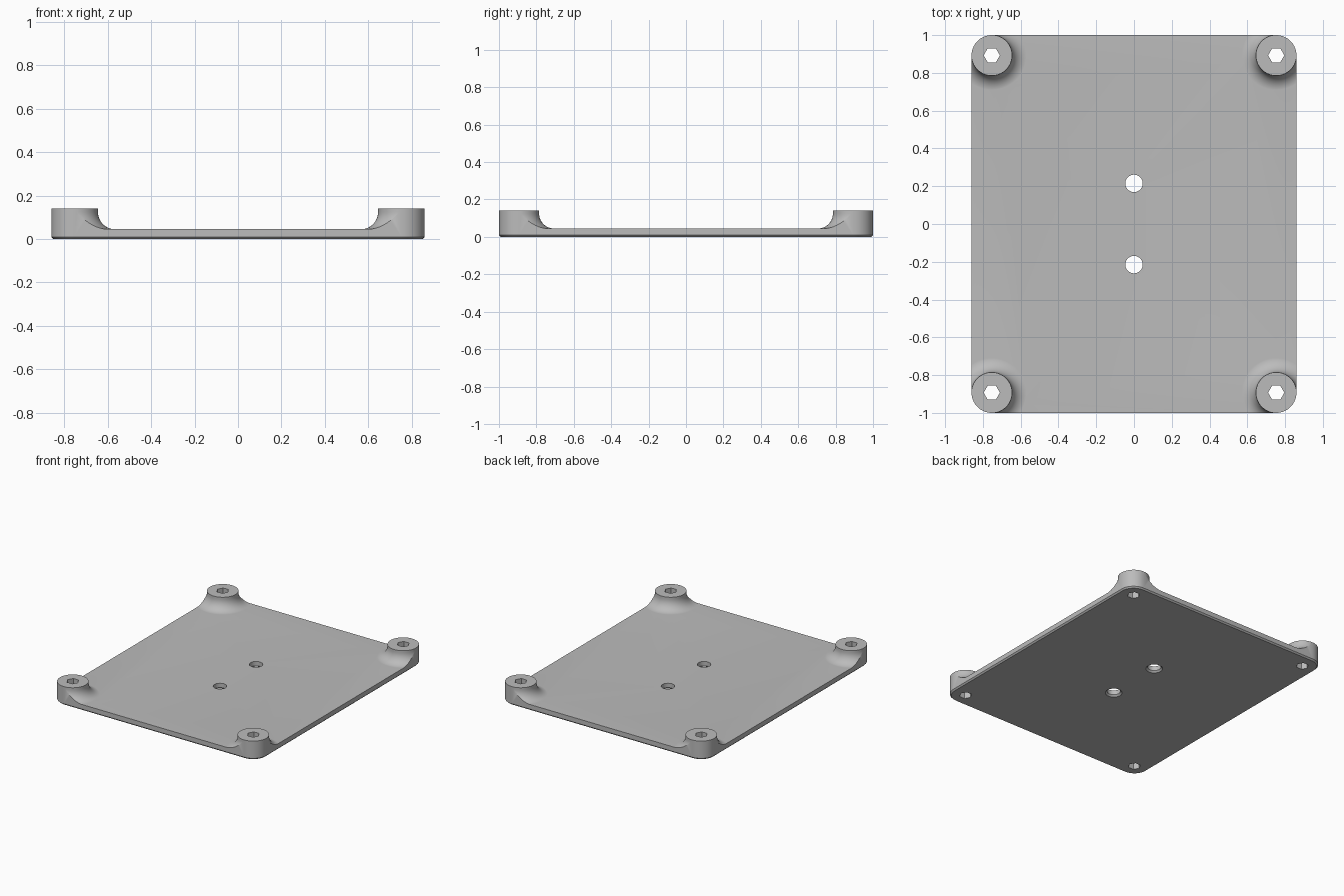
import bpy
import bmesh
from math import sin, cos, pi, radians

HALF_X, HALF_Y = 0.86, 1.0
CORNER, TOP, DECK, FILLET, CHAMFER = 0.107, 0.14, 0.045, 0.08, 0.01
BOSS_X, BOSS_Y = HALF_X - CORNER, HALF_Y - CORNER

if "Cube" in bpy.data.objects:
    bpy.data.objects.remove(bpy.data.objects["Cube"], do_unlink=True)

grey = bpy.data.materials.new("plain grey")
grey.use_nodes = True
GREY = (0.5, 0.5, 0.5, 1)
grey.diffuse_color = GREY
grey.node_tree.nodes["Principled BSDF"].inputs["Base Color"].default_value = GREY


def loft(name, rings):
    """Closed solid through equal-length rings of points, bottom to top."""
    bm = bmesh.new()
    rows = [[bm.verts.new(p) for p in ring] for ring in rings]
    n = len(rows[0])
    for low, high in zip(rows, rows[1:]):
        for i in range(n):
            j = (i + 1) % n
            bm.faces.new((low[i], low[j], high[j], high[i]))
    bm.faces.new(rows[0][::-1])
    bm.faces.new(rows[-1])
    mesh = bpy.data.meshes.new(name)
    bm.to_mesh(mesh)
    bm.free()
    mesh.materials.append(grey)
    obj = bpy.data.objects.new(name, mesh)
    bpy.context.collection.objects.link(obj)
    return obj


def circle(x, y, r, z, n):
    return [(x + r * cos(2 * pi * i / n), y + r * sin(2 * pi * i / n), z)
            for i in range(n)]


def outline(inset, z, steps=16):
    """Rounded rectangle matching the plate edge."""
    points = []
    for k, (sx, sy) in enumerate([(1, 1), (-1, 1), (-1, -1), (1, -1)]):
        for i in range(steps + 1):
            a = pi / 2 * (k + i / steps)
            points.append((sx * BOSS_X + (CORNER - inset) * cos(a),
                           sy * BOSS_Y + (CORNER - inset) * sin(a), z))
    return points


def combine(target, tool, operation):
    mod = target.modifiers.new(operation, "BOOLEAN")
    mod.operation, mod.solver, mod.object = operation, "EXACT", tool
    bpy.context.view_layer.objects.active = target
    bpy.ops.object.modifier_apply(modifier=mod.name)
    bpy.data.objects.remove(tool, do_unlink=True)


# Oversized slab that sets the deck height
plate = loft("mounting_plate", [
    [(x, y, z) for x, y in [(-1.5, -1.5), (1.5, -1.5), (1.5, 1.5), (-1.5, 1.5)]]
    for z in (-0.1, DECK)])

# Corner bosses with a concave flare into the deck
corners = [(sx * BOSS_X, sy * BOSS_Y) for sx in (-1, 1) for sy in (-1, 1)]
wall = CORNER + 0.0008
for x, y in corners:
    profile = [(wall + FILLET, 0.02)]
    for i in range(13):
        a = pi / 2 * i / 12
        profile.append((wall + FILLET * (1 - sin(a)),
                        DECK - 0.0003 + FILLET * (1 - cos(a))))
    profile.append((wall, TOP))
    boss = loft("boss", [circle(x, y, r, z, 64) for r, z in profile])
    combine(plate, boss, "UNION")

# Trim everything to the rounded outline with its chamfered lower edge
trim = loft("trim", [outline(CHAMFER, 0), outline(0, CHAMFER), outline(0, 0.3)])
combine(plate, trim, "INTERSECT")

# Hexagonal holes through the bosses
for x, y in corners:
    combine(plate, loft("hex_cutter", [circle(x, y, 0.043, z, 6)
                                       for z in (-0.05, 0.25)]), "DIFFERENCE")

# Two round holes, countersunk from below
for y in (-0.215, 0.215):
    rings = [(0.068, -0.01), (0.046, 0.012), (0.046, 0.25)]
    combine(plate, loft("hole_cutter", [circle(0, y, r, z, 48)
                                        for r, z in rings]), "DIFFERENCE")

bpy.ops.object.select_all(action="DESELECT")
plate.select_set(True)
bpy.context.view_layer.objects.active = plate
bpy.ops.object.shade_smooth_by_angle(angle=radians(30))
